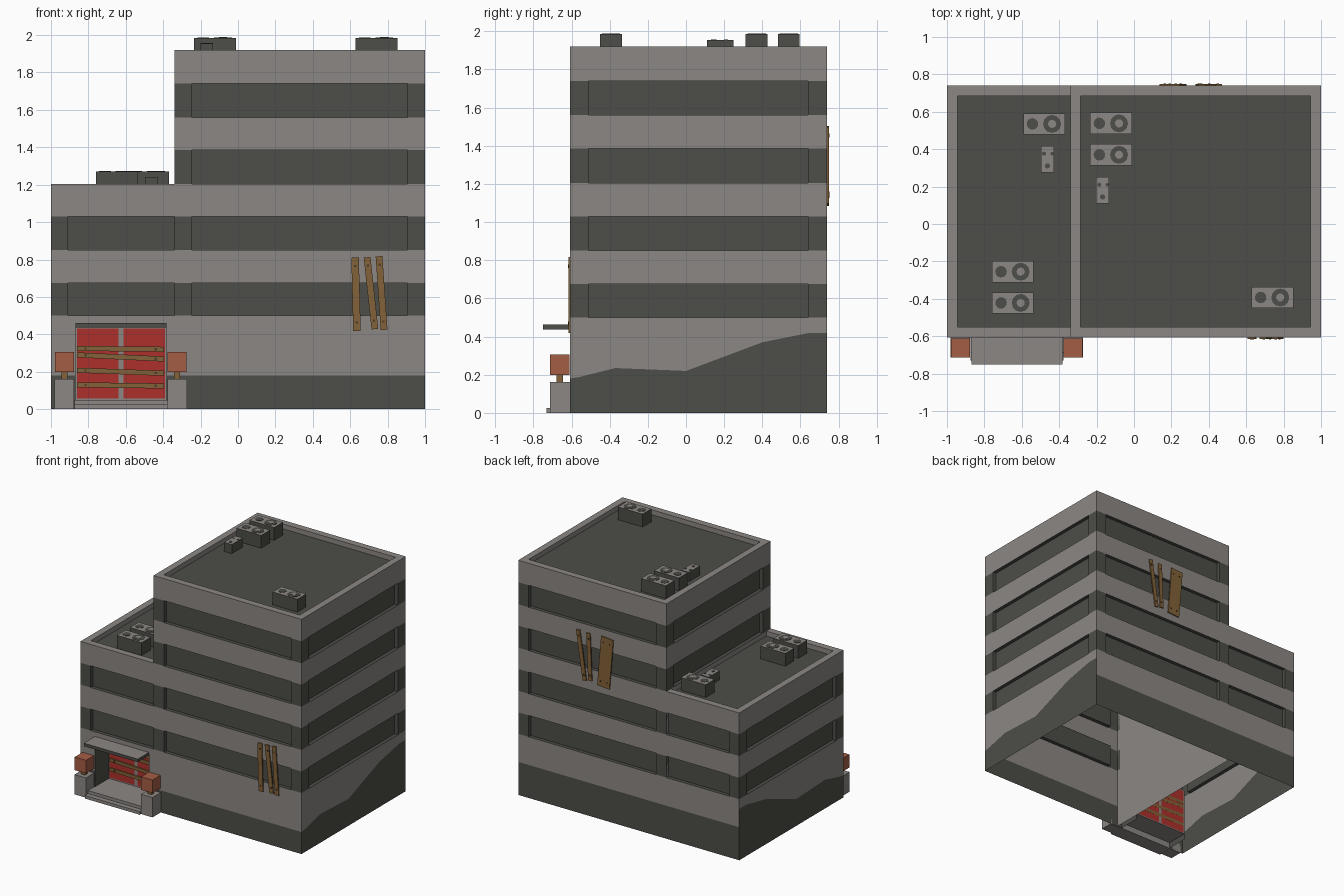
import bpy, bmesh, math
from mathutils import Vector, Matrix

if "Cube" in bpy.data.objects:
    bpy.data.objects.remove(bpy.data.objects["Cube"])


def material(name, rgb):
    m = bpy.data.materials.new(name)
    m.diffuse_color = (*rgb, 1)
    m.use_nodes = True
    m.node_tree.nodes["Principled BSDF"].inputs["Base Color"].default_value = m.diffuse_color
    return m


CONCRETE = material("concrete grey", (.262, .244, .232))
DARK = material("dark grey", (.074, .076, .065))
RED = material("door red", (.42, .03, .025))
CLAY = material("lamp terracotta", (.37, .11, .058))
WOOD = material("plank brown", (.225, .122, .04))
NAIL = material("nail brown", (.07, .045, .02))
LIGHT, DK = 0, 1


def finish(name, bm, mats):
    me = bpy.data.meshes.new(name)
    bm.to_mesh(me)
    bm.free()
    for m in mats:
        me.materials.append(m)
    ob = bpy.data.objects.new(name, me)
    bpy.context.collection.objects.link(ob)
    return ob


def poly(bm, pts, mat, facing):
    """Add a face turned towards the given direction."""
    f = bm.faces.new([bm.verts.new(p) for p in pts])
    f.normal_update()
    if f.normal.dot(Vector(facing)) < 0:
        f.normal_flip()
    f.material_index = mat


def box(name, x0, x1, y0, y1, z0, z1, mat, top=None):
    bm = bmesh.new()
    bmesh.ops.create_cube(bm, size=1, matrix=Matrix.LocRotScale(
        ((x0 + x1) / 2, (y0 + y1) / 2, (z0 + z1) / 2), None, (x1 - x0, y1 - y0, z1 - z0)))
    if top:
        bm.normal_update()
        for f in bm.faces:
            f.material_index = int(f.normal.z > .5)
    return finish(name, bm, [mat, top or mat])


# ---- building walls: open-bottomed shell with recessed window bands
FLOORS = [(.5, .675), (.852, 1.03), (1.205, 1.385), (1.56, 1.74)]
X0, XM, X1, Y0, Y1 = -1, -.34, 1, -.607, .74
LOW, TALL, DEPTH = 1.205, 1.92, .03
DOOR = (-.87, -.382, .05, .44, .18)      # x0, x1, z0, z1, recess depth


def wall(name, axis, c, inward, u0, u1, bands, slots, top, profile=None, hole=None):
    bm = bmesh.new()
    out = (0, -inward, 0) if axis == 'x' else (-inward, 0, 0)

    def P(u, z, d=0):
        return (u, c + inward * d, z) if axis == 'x' else (c + inward * d, u, z)

    def rect(a, b, z0, z1, mat, d=0):
        poly(bm, [P(a, z0, d), P(b, z0, d), P(b, z1, d), P(a, z1, d)], mat, out)

    # dirty base below a profile line, clean concrete above it
    if profile:
        z = bands[0][0]
        for (a, za), (b, zb) in zip(profile, profile[1:]):
            if hole and a == hole[0]:
                rect(a, b, hole[3], z, LIGHT)
                continue
            poly(bm, [P(a, 0), P(b, 0), P(b, zb), P(a, za)], DK, out)
            poly(bm, [P(a, za), P(b, zb), P(b, z), P(a, z)], LIGHT, out)
    ends = [b[0] for b in bands[1:]] + [top]
    for (za, zb), nxt in zip(bands, ends):
        rect(u0, u1, zb, nxt, LIGHT)
        u = u0
        for a, b in slots:
            rect(u, a, za, zb, DK)
            rect(a, b, za, zb, DK, DEPTH)
            for z, s in ((za, 1), (zb, -1)):
                poly(bm, [P(a, z), P(b, z), P(b, z, DEPTH), P(a, z, DEPTH)], DK, (0, 0, s))
            for q, s in ((a, 1), (b, -1)):
                n = (s, 0, 0) if axis == 'x' else (0, s, 0)
                poly(bm, [P(q, za), P(q, zb), P(q, zb, DEPTH), P(q, za, DEPTH)], DK, n)
            u = b
        rect(u, u1, za, zb, DK)
    return finish(name, bm, [CONCRETE, DARK])


west, east, side = (-.91, -.34), (-.245, .905), (-.51, .64)
wavy = [(Y0, .18), (-.55, .19), (-.37, .235), (0, .22), (.4, .37), (.65, .42), (Y1, .42)]
front_line = [(X0, .18), (DOOR[0], .18), (DOOR[1], .18), (X1, .18)]
back_line = [(X0, .27), (X1, .27)]
for nm, c, s, line, hole in (("front", Y0, 1, front_line, DOOR), ("back", Y1, -1, back_line, None)):
    wall(nm + "_wall_lower", 'x', c, s, X0, X1, FLOORS[:2], [west, east], LOW, line, hole)
    wall(nm + "_wall_upper", 'x', c, s, XM, X1, FLOORS[2:], [east], TALL)
wall("right_wall", 'y', X1, -1, Y0, Y1, FLOORS, [side], TALL, wavy)
wall("left_wall", 'y', X0, 1, Y0, Y1, FLOORS[:2], [side], LOW, wavy)
wall("step_wall", 'y', XM, 1, Y0, Y1, FLOORS[2:], [side], TALL)
bm = bmesh.new()
poly(bm, [(XM, Y0, 0), (XM, Y1, 0), (XM, Y1, LOW), (XM, Y0, LOW)], 0, (1, 0, 0))
finish("inner_partition", bm, [CONCRETE])


# ---- roofs with a raised parapet rim
def roof(name, x0, x1, z, rim_right):
    bm = bmesh.new()
    w, d = .055, .04
    o = [(x0, Y0), (x1, Y0), (x1, Y1), (x0, Y1)]
    xr = x1 - rim_right
    i = [(x0 + w, Y0 + w), (xr, Y0 + w), (xr, Y1 - w), (x0 + w, Y1 - w)]
    mid = Vector(((x0 + x1) / 2, (Y0 + Y1) / 2, z))
    for k in range(4):
        n = (k + 1) % 4
        if k == 1 and not rim_right:
            continue
        poly(bm, [(*o[k], z), (*o[n], z), (*i[n], z), (*i[k], z)], LIGHT, (0, 0, 1))
        facing = mid - Vector(((i[k][0] + i[n][0]) / 2, (i[k][1] + i[n][1]) / 2, z))
        poly(bm, [(*i[k], z), (*i[n], z), (*i[n], z - d), (*i[k], z - d)], LIGHT, facing)
    poly(bm, [(*p, z - d) for p in i], DK, (0, 0, 1))
    finish(name, bm, [CONCRETE, DARK])


roof("low_roof", X0, XM, LOW, 0)
roof("tall_roof", XM, X1, TALL, .055)


# ---- rooftop units
def disc(name, x, y, z, r, mat, h=.003):
    bm = bmesh.new()
    bmesh.ops.create_cone(bm, cap_ends=True, segments=12, radius1=r, radius2=r, depth=h,
                          matrix=Matrix.Translation((x, y, z)))
    finish(name, bm, [mat])


for x, y, z in ((-.48, .535, LOW), (-.648, -.255, LOW), (-.648, -.422, LOW),
                (-.122, .538, TALL), (-.122, .37, TALL), (.74, -.393, TALL)):
    t = z + .065
    box("cooling_unit", x - .112, x + .112, y - .057, y + .057, z - .04, t, DARK, CONCRETE)
    disc("large_fan", x + .042, y, t + .001, .048, DARK)
    disc("fan_hub", x + .042, y, t + .003, .022, CONCRETE)
    disc("small_fan", x - .063, y, t + .001, .031, DARK)
for x, y, z in ((-.463, .346, LOW), (-.168, .18, TALL)):
    box("vent_box", x - .035, x + .035, y - .07, y + .07, z - .04, z + .035, DARK, CONCRETE)
    disc("vent_hole", x, y - .035, z + .036, .014, DARK)
    disc("vent_hole", x + .025, y + .03, z + .036, .009, DARK)
    disc("vent_hole", x - .018, y + .03, z + .036, .011, DARK)

# ---- recessed entrance
dx0, dx1, dz0, dz1, dd = DOOR
yd = Y0 + dd
bm = bmesh.new()
for x, s in ((dx0, 1), (dx1, -1)):
    poly(bm, [(x, Y0, 0), (x, yd, 0), (x, yd, dz1), (x, Y0, dz1)], DK, (s, 0, 0))
poly(bm, [(dx0, Y0, dz1), (dx1, Y0, dz1), (dx1, yd, dz1), (dx0, yd, dz1)], DK, (0, 0, -1))
poly(bm, [(dx0, Y0, dz0), (dx1, Y0, dz0), (dx1, yd, dz0), (dx0, yd, dz0)], LIGHT, (0, 0, 1))
xs = [dx0, -.862, -.638, -.612, -.39, dx1]
for k, (a, b) in enumerate(zip(xs, xs[1:])):
    if k % 2:
        zs = ((dz0, .058, 0), (.058, .43, 2), (.43, dz1, 0))
    else:
        zs = ((dz0, dz1, 0),)
    for za, zb, m in zs:
        poly(bm, [(a, yd, za), (b, yd, za), (b, yd, zb), (a, yd, zb)], m, (0, -1, 0))
finish("entrance_doorway", bm, [CONCRETE, DARK, RED])
box("canopy", -.87, -.382, -.75, Y0, .437, .462, DARK, CONCRETE)
box("lower_step", -.875, -.378, -.73, Y0, 0, .025, CONCRETE)
box("upper_step", -.875, -.378, -.69, Y0, .025, .05, CONCRETE)
for x in (-.928, -.326):
    box("entrance_pillar", x - .052, x + .052, -.714, Y0, 0, .162, CONCRETE)
    box("lamp_neck", x - .017, x + .017, -.678, -.644, .162, .2, WOOD)
    box("lamp", x - .051, x + .051, -.713, -.611, .198, .305, CLAY)


# ---- nailed planks
def plank(name, a, b, width, y, out):
    """Board from (x, z) point a to b on a wall at y, facing out."""
    a, b = Vector(a), Vector(b)
    length, mid = (b - a).length, (a + b) / 2
    ang = math.atan2(b.y - a.y, b.x - a.x)
    frame = Matrix.Translation((mid.x, y + out * .004, mid.y)) @ Matrix.Rotation(-ang, 4, 'Y')
    bm = bmesh.new()
    bmesh.ops.create_cube(bm, size=1, matrix=frame @ Matrix.Diagonal((length, .009, width, 1)))
    offs = (0,) if width < .08 else (-.03, .03)
    count = len(bm.faces)
    for e in (-1, 1):
        for o in offs:
            bmesh.ops.create_cube(bm, size=1, matrix=frame @ Matrix.Translation(
                (e * (length / 2 - .045), out * .005, o)) @ Matrix.Diagonal((.012, .005, .012, 1)))
    bm.faces.ensure_lookup_table()
    for f in bm.faces[count:]:
        f.material_index = 1
    finish(name, bm, [WOOD, NAIL])


for a, b, w in (((.626, .81), (.636, .418), .04), ((.69, .812), (.732, .428), .036),
                ((.754, .817), (.781, .424), .036)):
    plank("front_plank", a, b, w, Y0, -1)
for a, b, w in (((.455, 1.5), (.395, 1.1), .034), ((.362, 1.495), (.345, 1.11), .034),
                ((.19, 1.5), (.225, 1.09), .11)):
    plank("back_plank", a, b, w, Y1, 1)
for za, zb in ((.325, .32), (.29, .268), (.208, .192), (.13, .124)):
    plank("door_plank", (-.86, za), (-.395, zb), .027, yd, -1)
